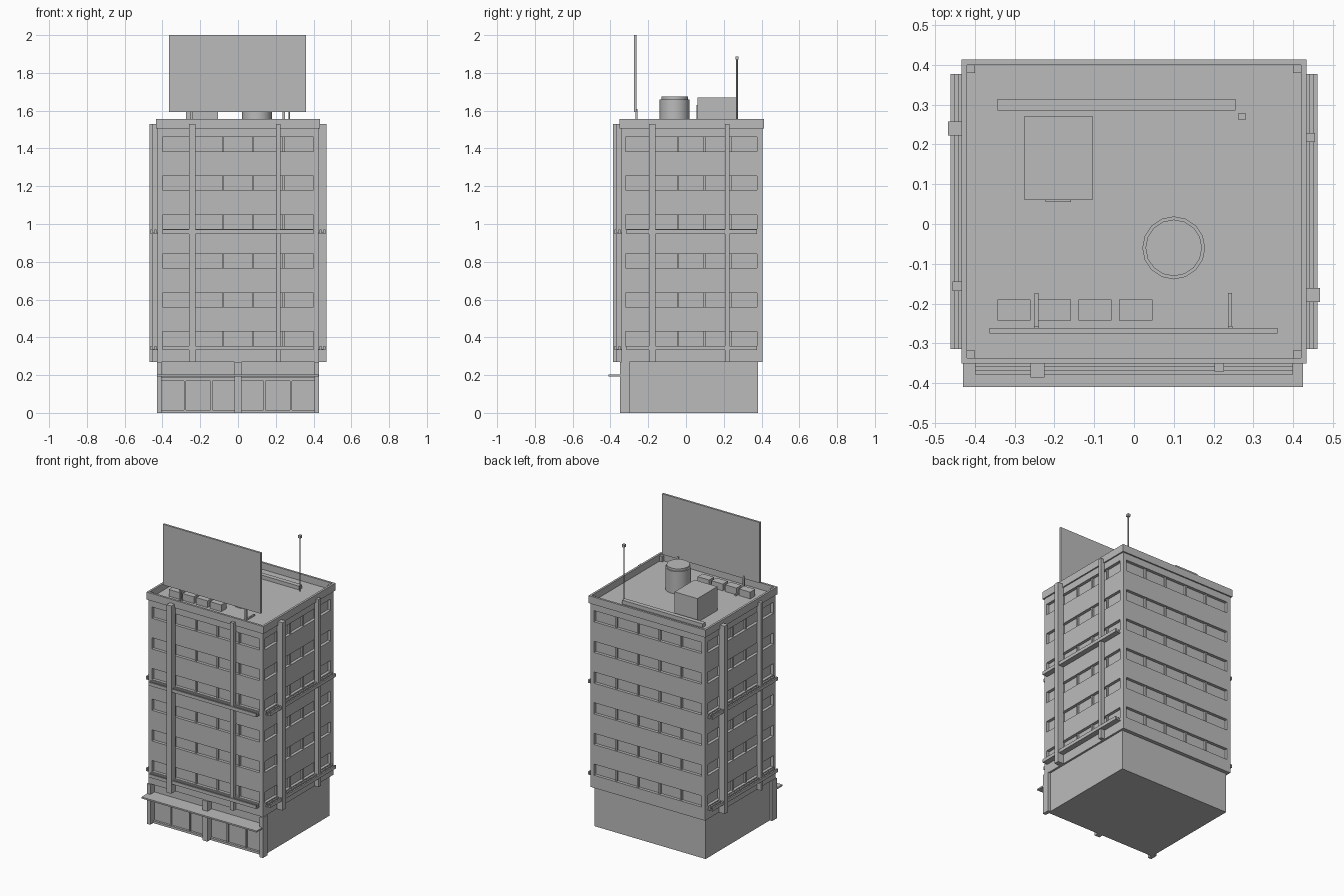
import bpy, bmesh, math
from mathutils import Vector

if "Cube" in bpy.data.objects:
    bpy.data.objects.remove(bpy.data.objects["Cube"])

grey = bpy.data.materials.new("concrete grey")
grey.use_nodes = True
colour = (0.5, 0.5, 0.5, 1)
grey.diffuse_color = colour
grey.node_tree.nodes["Principled BSDF"].inputs["Base Color"].default_value = colour


def finish(bm, name):
    bmesh.ops.recalc_face_normals(bm, faces=bm.faces)
    mesh = bpy.data.meshes.new(name)
    bm.to_mesh(mesh)
    bm.free()
    mesh.materials.append(grey)
    obj = bpy.data.objects.new(name, mesh)
    bpy.context.collection.objects.link(obj)
    return obj


def add_box(bm, x, y, z):
    """Add a box given (low, high) ranges on each axis."""
    verts = bmesh.ops.create_cube(bm, size=1)["verts"]
    for v in verts:
        v.co = Vector([(r[0] + r[1]) / 2 + c * (r[1] - r[0])
                       for r, c in zip((x, y, z), v.co)])


def boxes(name, ranges):
    bm = bmesh.new()
    for r in ranges:
        add_box(bm, *r)
    return finish(bm, name)


def cylinder(name, x, y, radius, low, high, sides=16):
    bm = bmesh.new()
    bmesh.ops.create_cone(bm, cap_ends=True, segments=sides, radius1=radius,
                          radius2=radius, depth=high - low)
    bmesh.ops.translate(bm, verts=bm.verts, vec=(x, y, (low + high) / 2))
    obj = finish(bm, name)
    for p in obj.data.polygons:
        p.use_smooth = abs(p.normal.z) < 0.5
    return obj


# Main dimensions
HX, Y0, Y1 = 0.425, -0.342, 0.405
BASE_TOP, ROOF = 0.27, 1.51
WX, WY0, WY1 = 0.40, -0.32, 0.375
BANDS = [(0.355 + 0.206 * i, 0.43 + 0.206 * i) for i in range(6)]
RECESS = 0.02

# Tower with recessed window bands on all four sides
bm = bmesh.new()
add_box(bm, (-HX, HX), (Y0, Y1), (BASE_TOP, ROOF))
cuts = [((0, 0, z), (0, 0, 1)) for band in BANDS for z in band]
cuts += [((s * WX, 0, 0), (1, 0, 0)) for s in (-1, 1)]
cuts += [((0, y, 0), (0, 1, 0)) for y in (WY0, WY1)]
for co, no in cuts:
    bmesh.ops.bisect_plane(bm, geom=bm.verts[:] + bm.edges[:] + bm.faces[:],
                           plane_co=co, plane_no=no)
bm.normal_update()
windows = []
for f in bm.faces:
    c = f.calc_center_median()
    in_band = any(a < c.z < b for a, b in BANDS)
    middle = abs(c.x) < WX if abs(f.normal.y) > 0.5 else WY0 < c.y < WY1
    if abs(f.normal.z) < 0.5 and in_band and middle:
        windows.append(f)
bmesh.ops.inset_individual(bm, faces=windows, thickness=0, depth=-RECESS)
finish(bm, "tower")

# Window mullions, four per band on each side
bars = []
for band in BANDS:
    for i in range(1, 5):
        x = -WX + 2 * WX * i / 5
        y = WY0 + (WY1 - WY0) * i / 5
        w = 0.006
        bars.append(((x - w, x + w), (Y0 + 0.008, Y0 + RECESS), band))
        bars.append(((x - w, x + w), (Y1 - RECESS, Y1 - 0.008), band))
        bars.append(((HX - RECESS, HX - 0.008), (y - w, y + w), band))
        bars.append(((-HX + 0.008, RECESS - HX), (y - w, y + w), band))
boxes("window_mullions", bars)

# Ground floor with shop front
boxes("ground_floor", [((-0.412, 0.412), (-0.305, 0.38), (0, BASE_TOP))])
boxes("shop_columns", [((x - w, x + w), (-0.35, -0.3), (0, BASE_TOP))
                       for x, w in ((-0.418, 0.012), (0, 0.018), (0.418, 0.012))])
frame = [((-0.41, 0.41), (-0.32, -0.3), (0, 0.015)),
         ((-0.41, 0.41), (-0.32, -0.3), (0.17, 0.19))]
frame += [((x - 0.005, x + 0.005), (-0.315, -0.3), (0.01, 0.18))
          for s in (-1, 1) for x in (s * 0.14, s * 0.28)]
boxes("shop_window_frame", frame)
boxes("canopy", [((-0.43, 0.425), (-0.41, -0.3), (0.193, 0.203))])

# Vertical ducts: a wide and a narrow one on three sides
DUCT_Z = (BASE_TOP, 1.53)
boxes("front_ducts", [((-0.26, -0.225), (-0.386, Y0), DUCT_Z),
                      ((0.202, 0.226), (-0.371, Y0), DUCT_Z)])
boxes("left_ducts", [((HX, 0.468), (-0.196, -0.161), DUCT_Z),
                     ((HX, 0.455), (0.206, 0.229), DUCT_Z)])
boxes("right_ducts", [((-0.468, -HX), (0.223, 0.258), DUCT_Z),
                      ((-0.456, -HX), (-0.168, -0.145), DUCT_Z)])

# Cable trays: floor plate with a raised rail on each long edge
trays = []
for z in (0.332, 0.948):
    for a, b, top in ((0.004, 0.037, 0.006), (0.010, 0.016, 0.022), (0.031, 0.037, 0.022)):
        zr = (z, z + top)
        trays.append(((-WX, WX), (Y0 - b, Y0 - a + 0.004), zr))
        for s in (-1, 1):
            xs = sorted((s * (HX + a - 0.004), s * (HX + b)))
            trays.append((xs, (-0.315, 0.377), zr))
boxes("cable_trays", trays)

# Roof parapet and corner posts
PX, PY0, PY1, T = 0.434, -0.351, 0.414, 0.014
PZ = (1.505, 1.555)
boxes("parapet", [((-PX, PX), (PY0, PY0 + T), PZ), ((-PX, PX), (PY1 - T, PY1), PZ),
                  ((-PX, T - PX), (PY0 + T, PY1 - T), PZ),
                  ((PX - T, PX), (PY0 + T, PY1 - T), PZ)])
boxes("parapet_corner_posts", [(sorted((s * 0.40, s * 0.42)), y, (ROOF, 1.545))
                               for s in (-1, 1) for y in ((-0.337, -0.318), (0.38, 0.4))])

# Billboard with L-shaped feet
boxes("billboard", [((-0.364, 0.361), (-0.276, -0.262), (1.593, 2.0))])
feet = []
for x in (-0.245, 0.242):
    feet.append(((x - 0.005, x + 0.005), (-0.265, -0.174), (ROOF, 1.52)))
    feet.append(((x - 0.006, x + 0.006), (-0.268, -0.256), (ROOF, 1.61)))
boxes("billboard_feet", feet)

# Roof equipment
boxes("air_conditioners", [((-0.344 + 0.102 * i, -0.26 + 0.102 * i), (-0.243, -0.19),
                            (ROOF, 1.555)) for i in range(4)])
cylinder("water_tank", 0.1, -0.06, 0.079, ROOF, 1.66)
cylinder("water_tank_lid", 0.1, -0.06, 0.071, 1.655, 1.675)
boxes("stair_house", [((-0.275, -0.105), (0.06, 0.272), (ROOF, 1.67))])
boxes("stair_house_door", [((-0.222, -0.158), (0.055, 0.062), (ROOF, 1.63))])
boxes("roof_duct", [((-0.344, 0.255), (0.285, 0.315), (ROOF, 1.535))])

# Antenna mast
cylinder("antenna_mast", 0.272, 0.27, 0.004, ROOF, 1.875, 8)
boxes("antenna_tip", [((0.263, 0.281), (0.261, 0.279), (1.87, 1.888))])
